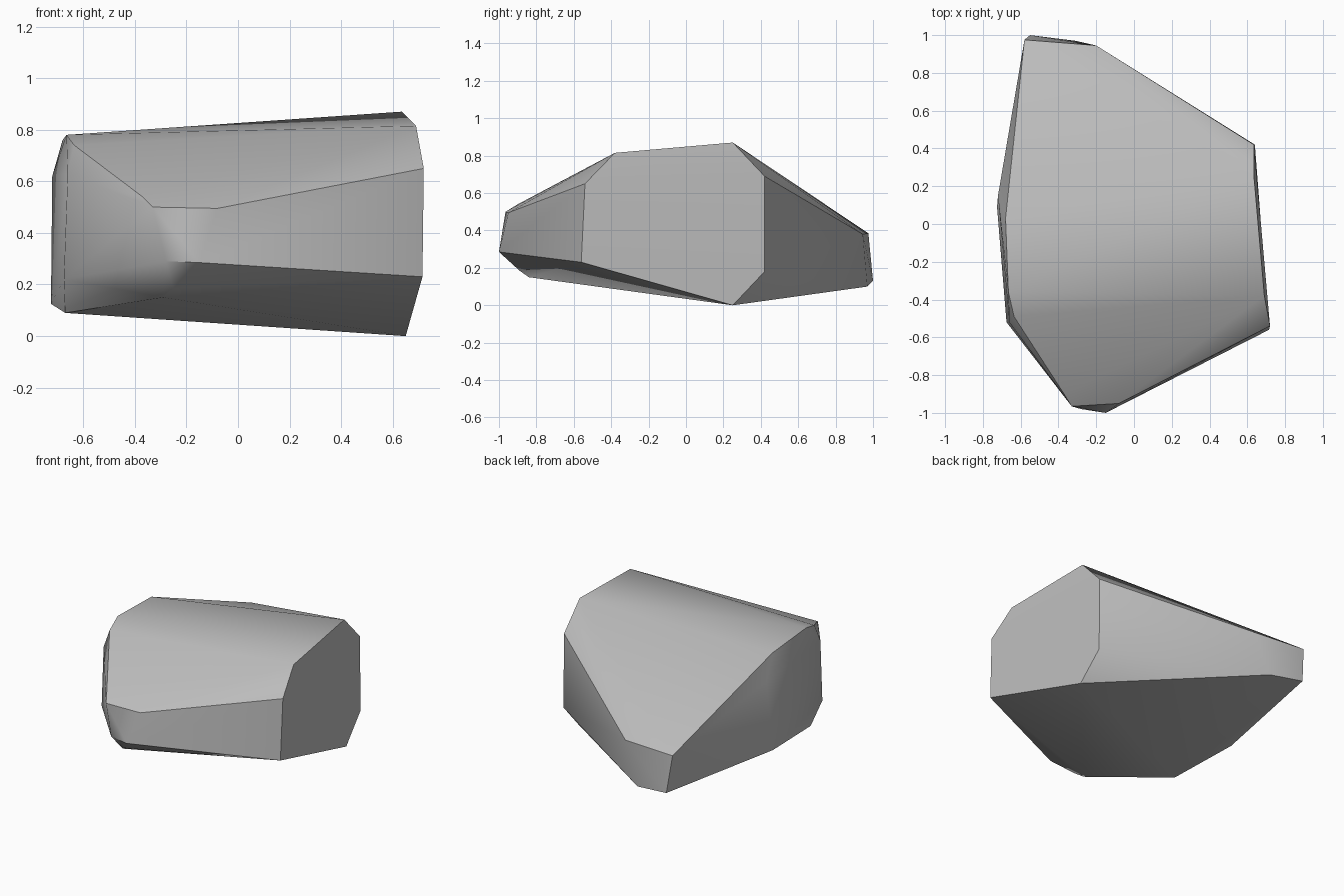
import bpy
import bmesh
from math import radians

default_cube = bpy.data.objects.get("Cube")
if default_cube:
    bpy.data.objects.remove(default_cube, do_unlink=True)


def make_material(name, colour):
    material = bpy.data.materials.new(name)
    material.use_nodes = True
    material.diffuse_color = colour
    shader = next(n for n in material.node_tree.nodes if n.type == "BSDF_PRINCIPLED")
    shader.inputs["Base Color"].default_value = colour
    return material


# Corners of the broken stone, grouped by the facet they bound
left_facet = [(.69, -.38, .815), (.635, .25, .87), (.635, .42, .69), (.64, .42, .18),
              (.65, .25, 0), (.715, -.56, .23), (.72, -.54, .65)]
front_tip = [(-.33, -.965, .5), (-.08, -.95, .495), (-.28, -.98, .29),
             (-.15, -1, .285), (-.25, -.89, .185), (-.29, -.84, .15), (-.37, -.9, .54)]
back_tip = [(-.58, .975, .385), (-.2, .945, .38), (-.55, 1, .13), (-.31, .97, .1)]
right_facet = [(-.68, .03, .76), (-.72, .15, .62), (-.665, -.36, .78), (-.635, -.49, .74),
               (-.66, -.52, .63), (-.675, -.52, .22), (-.67, -.4, .09), (-.725, .09, .125)]


def build_rock(name, corners, material):
    """Wrap a convex skin round the corners and merge the flat triangles."""
    bm = bmesh.new()
    for corner in corners:
        bm.verts.new(corner)
    hull = bmesh.ops.convex_hull(bm, input=bm.verts[:])
    loose = {v for v in hull["geom_interior"] + hull["geom_unused"]
             if isinstance(v, bmesh.types.BMVert)}
    bmesh.ops.delete(bm, geom=list(loose), context="VERTS")
    bmesh.ops.dissolve_limit(bm, angle_limit=radians(2),
                             verts=bm.verts[:], edges=bm.edges[:])
    bmesh.ops.recalc_face_normals(bm, faces=bm.faces[:])
    mesh = bpy.data.meshes.new(name)
    bm.to_mesh(mesh)
    bm.free()
    mesh.materials.append(material)
    rock = bpy.data.objects.new(name, mesh)
    bpy.context.collection.objects.link(rock)
    return rock


stone_grey = make_material("stone grey", (.5, .5, .5, 1))
rock = build_rock("rock", left_facet + front_tip + back_tip + right_facet, stone_grey)

# Soft shading over shallow ridges, crisp edges elsewhere
bpy.ops.object.select_all(action="DESELECT")
rock.select_set(True)
bpy.context.view_layer.objects.active = rock
bpy.ops.object.shade_smooth_by_angle(angle=radians(42))
